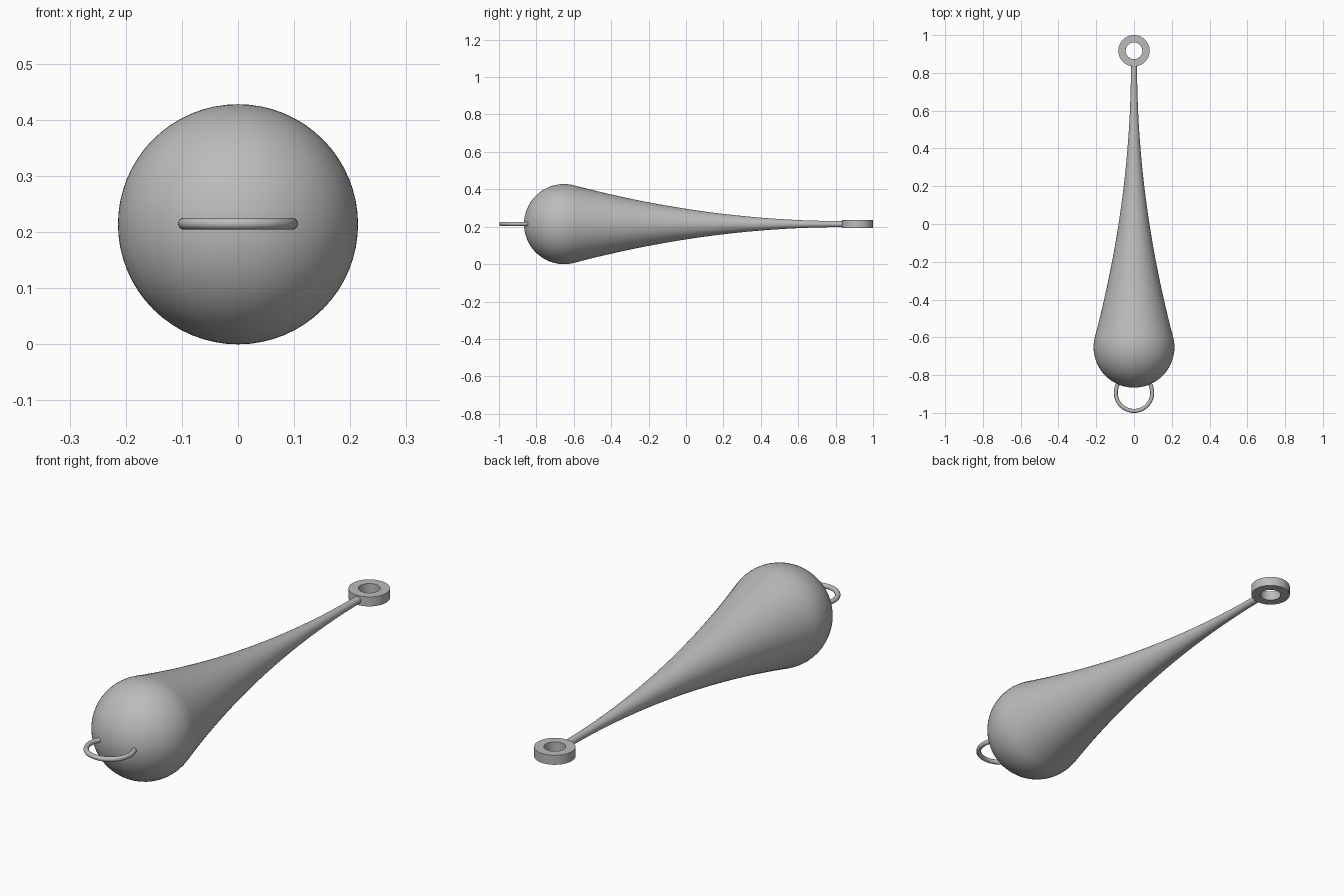
import bpy, bmesh, math
from mathutils import Matrix, Vector

cube = bpy.data.objects.get("Cube")
if cube:
    bpy.data.objects.remove(cube, do_unlink=True)

R = 0.214          # bulb radius, also the height of the long axis
BULB_Y = -0.652    # bulb centre
TIP_Y = 0.85       # thin end, inside the eyelet wall

grey = bpy.data.materials.new("plain grey")
grey.use_nodes = True
colour = (0.5, 0.5, 0.5, 1)
grey.diffuse_color = colour
grey.node_tree.nodes["Principled BSDF"].inputs["Base Color"].default_value = colour


def lathe(name, profile, matrix, steps, closed=False):
    """Spin (radius, height) points around local z, then place the result."""
    bm = bmesh.new()
    verts = [bm.verts.new((r, 0, h)) for r, h in profile]
    ends = verts[1:] + verts[:1] if closed else verts[1:]
    edges = [bm.edges.new(pair) for pair in zip(verts, ends)]
    bmesh.ops.spin(bm, geom=verts + edges, axis=(0, 0, 1), cent=(0, 0, 0),
                   angle=math.tau, steps=steps)
    bmesh.ops.remove_doubles(bm, verts=bm.verts, dist=1e-5)
    bmesh.ops.recalc_face_normals(bm, faces=bm.faces)
    bm.transform(matrix)
    mesh = bpy.data.meshes.new(name)
    bm.to_mesh(mesh)
    bm.free()
    mesh.materials.append(grey)
    obj = bpy.data.objects.new(name, mesh)
    bpy.context.collection.objects.link(obj)
    bpy.ops.object.select_all(action="DESELECT")
    obj.select_set(True)
    bpy.context.view_layer.objects.active = obj
    bpy.ops.object.shade_smooth_by_angle(angle=math.radians(40))
    return obj


# Drop-shaped body: round nose, then a concave taper tangent to it
nose_end = math.radians(104)
profile = [(R * math.sin(a), BULB_Y - R * math.cos(a))
           for a in (nose_end * i / 28 for i in range(29))]
r0, y0 = profile[-1]
tip_r = 0.016
for i in range(1, 33):
    t = i / 32
    profile.append((tip_r + (r0 - tip_r) * (1 - t) ** 2, y0 + (TIP_Y - y0) * t))
profile.append((0, TIP_Y))
along_y = Matrix.Translation((0, 0, R)) @ Matrix.Rotation(-math.pi / 2, 4, "X")
lathe("tapered_body", profile, along_y, 64)

# Flat eyelet at the thin end
eyelet = [(0.044, -0.021), (0.083, -0.021), (0.083, 0.021), (0.044, 0.021)]
lathe("rear_eyelet", eyelet, Matrix.Translation((0, 0.917, R)), 64, closed=True)

# Wire ring set into the nose
wire = 0.0105
section = [(0.0965 + wire * math.cos(a), wire * math.sin(a))
           for a in (math.tau * i / 16 for i in range(16))]
lathe("nose_ring", section, Matrix.Translation((0, -0.893, R + 0.001)), 64, closed=True)
